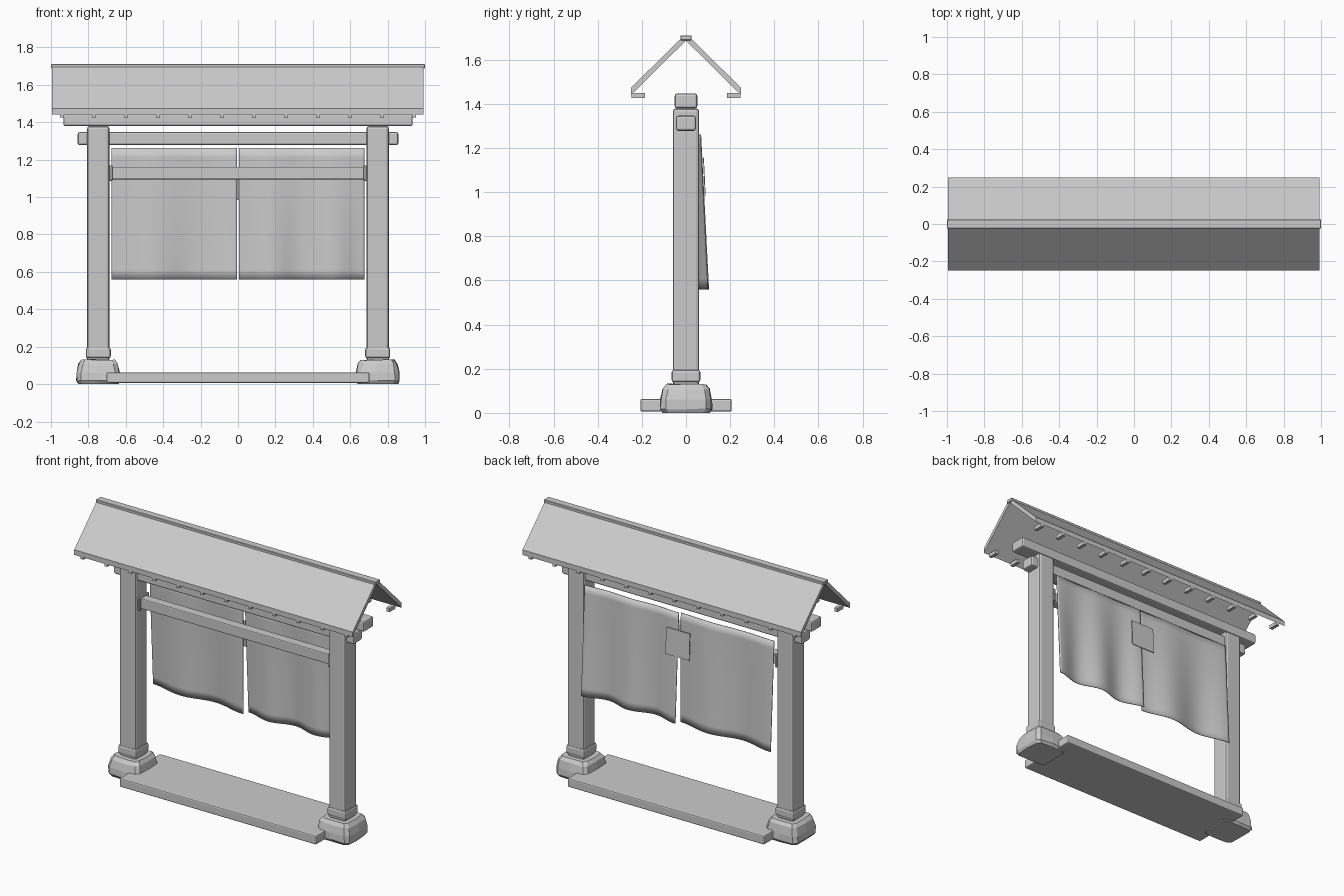
import bpy, bmesh, math, random

if "Cube" in bpy.data.objects:
    bpy.data.objects.remove(bpy.data.objects["Cube"])
random.seed(4)


def finish(name, bm, bevel=0.0, segments=2):
    bmesh.ops.recalc_face_normals(bm, faces=bm.faces)
    me = bpy.data.meshes.new(name)
    bm.to_mesh(me)
    bm.free()
    ob = bpy.data.objects.new(name, me)
    bpy.context.collection.objects.link(ob)
    if bevel:
        m = ob.modifiers.new("bevel", 'BEVEL')
        m.width = bevel
        m.segments = segments
    return ob


def box(name, x, y, z, bevel=0.0, segments=2):
    """Box from (min, max) pairs on each axis."""
    bm = bmesh.new()
    bmesh.ops.create_cube(bm, size=1)
    for v in bm.verts:
        for i, (a, b) in enumerate((x, y, z)):
            v.co[i] = a if v.co[i] < 0 else b
    return finish(name, bm, bevel, segments)


def extrude_x(name, profile, x0, x1):
    """Extrude a closed (y, z) profile along x."""
    bm = bmesh.new()
    a = [bm.verts.new((x0, y, z)) for y, z in profile]
    b = [bm.verts.new((x1, y, z)) for y, z in profile]
    n = len(profile)
    bm.faces.new(a)
    bm.faces.new(b[::-1])
    for i in range(n):
        bm.faces.new((a[i], a[(i + 1) % n], b[(i + 1) % n], b[i]))
    return finish(name, bm)


def stone(name, cx):
    """Rough tapered foundation stone."""
    bm = bmesh.new()
    rings = []
    for z, r in ((0.0, 0.104), (0.018, 0.116), (0.06, 0.113), (0.108, 0.103), (0.13, 0.088)):
        ring = []
        for sx, sy in ((-1, -.8), (-.8, -1), (0, -1.02), (.8, -1), (1, -.8), (1.02, 0),
                       (1, .8), (.8, 1), (0, 1.02), (-.8, 1), (-1, .8), (-1.02, 0)):
            j = random.uniform(-0.003, 0.003)
            dz = 0 if z == 0 else random.uniform(-0.003, 0.003)
            ring.append(bm.verts.new((cx + sx * (r + j), sy * (r + j), z + dz)))
        rings.append(ring)
    bm.faces.new(rings[0])
    bm.faces.new(rings[-1])
    for lo, hi in zip(rings, rings[1:]):
        for i in range(12):
            k = (i + 1) % 12
            bm.faces.new((lo[i], lo[k], hi[k], hi[i]))
    return finish(name, bm)


def curtain(name, x0, x1, cycles):
    """Hanging cloth, folds growing towards the hem."""
    nx, nz = 48, 14
    bm = bmesh.new()
    grid = []
    for j in range(nz + 1):
        t = j / nz
        row = []
        for i in range(nx + 1):
            u = i / nx
            w = math.cos(2 * math.pi * cycles * u)
            y = 0.062 + 0.02 * t + (0.004 + 0.016 * t) * w
            row.append(bm.verts.new((x0 + (x1 - x0) * u, y, 1.262 - 0.702 * t)))
        grid.append(row)
    for j in range(nz):
        for i in range(nx):
            f = bm.faces.new((grid[j][i], grid[j][i + 1], grid[j + 1][i + 1], grid[j + 1][i]))
            f.smooth = True
    ob = finish(name, bm)
    m = ob.modifiers.new("thickness", 'SOLIDIFY')
    m.thickness = 0.005
    m.offset = 0
    return ob


# Ground sill and the two posts with stones and collars
box("threshold_board", (-0.702, 0.702), (-0.207, 0.207), (0.006, 0.063), 0.008)
for side, s in (("left", -1), ("right", 1)):
    c = s * 0.747
    stone(side + "_base_stone", c)
    box(side + "_collar", (c - .067, c + .067), (-.065, .065), (.138, .196), .012)
    box(side + "_post", (c - .06, c + .06), (-.06, .06), (.12, 1.38), .015)
    e = s * 0.679
    box(side + "_rail_bracket", (e - .008, e + .008), (-.045, .055), (1.087, 1.17), .003, 1)

# Cross beams
box("top_beam", (-.934, .934), (-.051, .051), (1.38, 1.447), .01)
box("tie_beam", (-.857, .857), (-.045, .045), (1.278, 1.347), .01)
box("curtain_rail", (-.684, .684), (-.03, .03), (1.095, 1.162), .006)

# Split curtain and the patch behind its slit
curtain("left_curtain", -.676, -.005, 1.5)
curtain("right_curtain", .005, .676, 2)
extrude_x("curtain_patch", [(.077, 1.155), (.081, 1.155), (.089, .985), (.085, .985)], -.085, .085)

# Gabled roof, ridge cap and rafter ends
for side, s in (("front", -1), ("back", 1)):
    extrude_x(side + "_roof",
              [(0, 1.715 - .01), (s * .014, 1.705), (s * .249, 1.474), (s * .249, 1.441), (0, 1.687)],
              -.995, .993)
    for k in range(12):
        x = -.941 + k * .1711
        ys = sorted((s * .185, s * .248))
        box(f"{side}_rafter_end_{k + 1}", (x - .011, x + .011), ys, (1.426, 1.45))
box("ridge_cap", (-1, 1), (-.025, .025), (1.688, 1.711), .003, 1)
